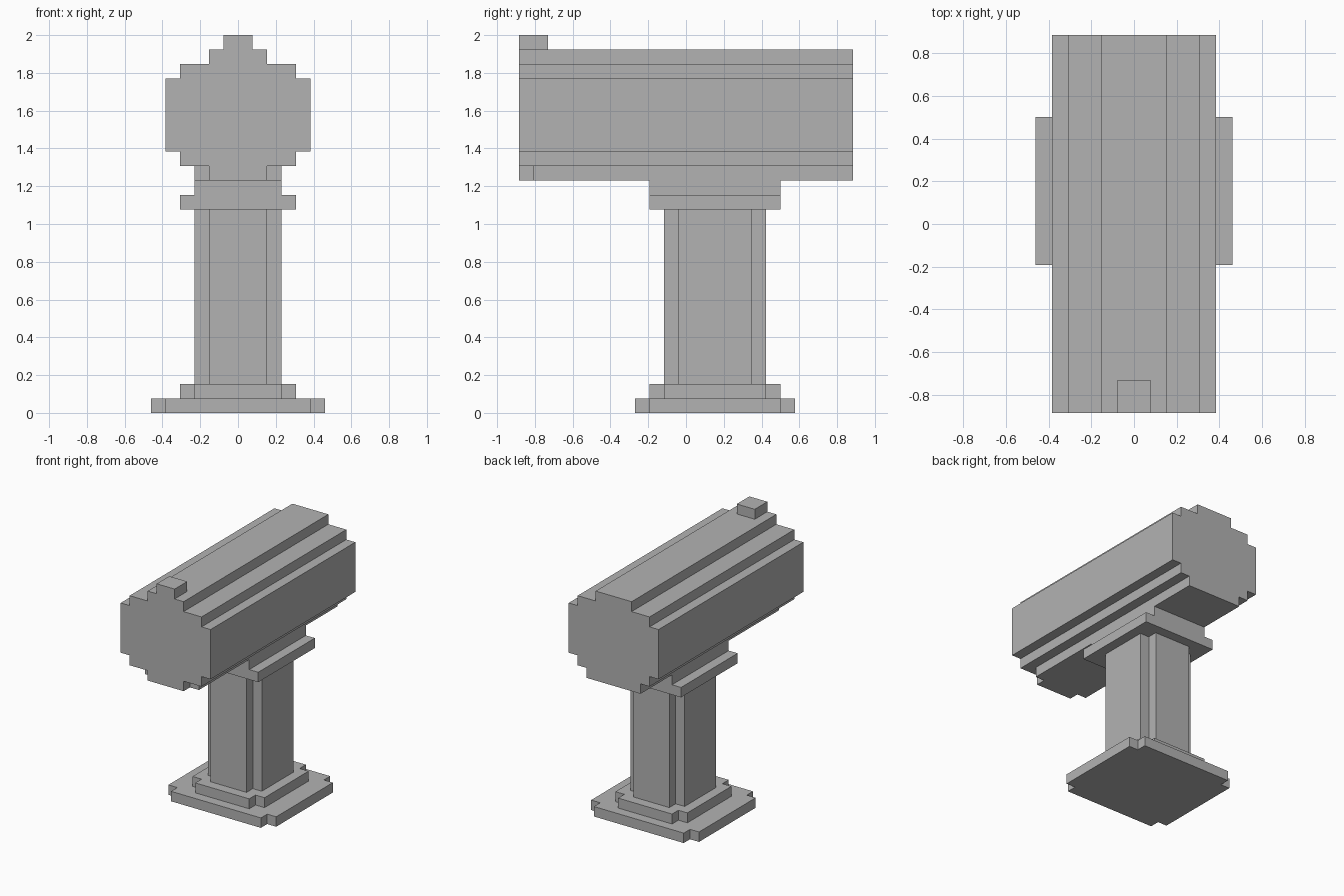
import bpy
import bmesh
from mathutils import Vector

U = 1 / 13   # one block
MID = 2      # centre of the pedestal along y, in blocks

cube = bpy.data.objects.get("Cube")
if cube:
    bpy.data.objects.remove(cube, do_unlink=True)

grey = bpy.data.materials.new("stone grey")
grey.use_nodes = True
grey.diffuse_color = (0.45, 0.45, 0.45, 1)
grey.node_tree.nodes["Principled BSDF"].inputs["Base Color"].default_value = grey.diffuse_color


def prism(name, outline, sweep):
    """Sweep a closed outline of block coordinates into a solid part."""
    bm = bmesh.new()
    face = bm.faces.new([bm.verts.new(Vector(p) * U) for p in outline])
    swept = bmesh.ops.extrude_face_region(bm, geom=[face])["geom"]
    verts = [g for g in swept if isinstance(g, bmesh.types.BMVert)]
    bmesh.ops.translate(bm, verts=verts, vec=Vector(sweep) * U)
    bmesh.ops.recalc_face_normals(bm, faces=bm.faces)
    mesh = bpy.data.meshes.new(name)
    bm.to_mesh(mesh)
    bm.free()
    mesh.materials.append(grey)
    obj = bpy.data.objects.new(name, mesh)
    bpy.context.collection.objects.link(obj)


def slab(name, half_x, half_y, z0, z1, notch=0, y=MID):
    """Upright block, optionally with one-block square notches in its corners."""
    corner = [(half_x, half_y)]
    if notch:
        corner = [(half_x, half_y - notch), (half_x - notch, half_y - notch),
                  (half_x - notch, half_y)]
    half = corner + [(-a, b) for a, b in reversed(corner)]
    ring = half + [(-a, -b) for a, b in half]
    prism(name, [(a, y + b, z0) for a, b in ring], (0, 0, z1 - z0))


# Pedestal
slab("base_plate", 6, 5.5, 0, 1, notch=1)
slab("base_step", 4, 4.5, 1, 2, notch=1)
slab("column", 3, 3.5, 2, 14, notch=1)
slab("collar", 4, 4.5, 14, 15)
slab("neck", 3, 4.5, 15, 16)

# Stepped barrel, with its lowest layer narrowed at the front
side = [(3, 16), (3, 17), (4, 17), (4, 18), (5, 18), (5, 23),
        (4, 23), (4, 24), (2, 24), (2, 25)]


def barrel_part(name, right_side, y0, y1):
    ring = right_side + [(-x, z) for x, z in reversed(right_side)]
    prism(name, [(x, y0, z) for x, z in ring], (0, y1 - y0, 0))


barrel_part("barrel", side, -10.5, 11.5)
barrel_part("barrel_front", [(2, 16), (2, 17)] + side[2:], -11.5, -10.5)

# Sight block on top of the front end
slab("front_sight", 1, 1, 25, 26, y=-10.5)
